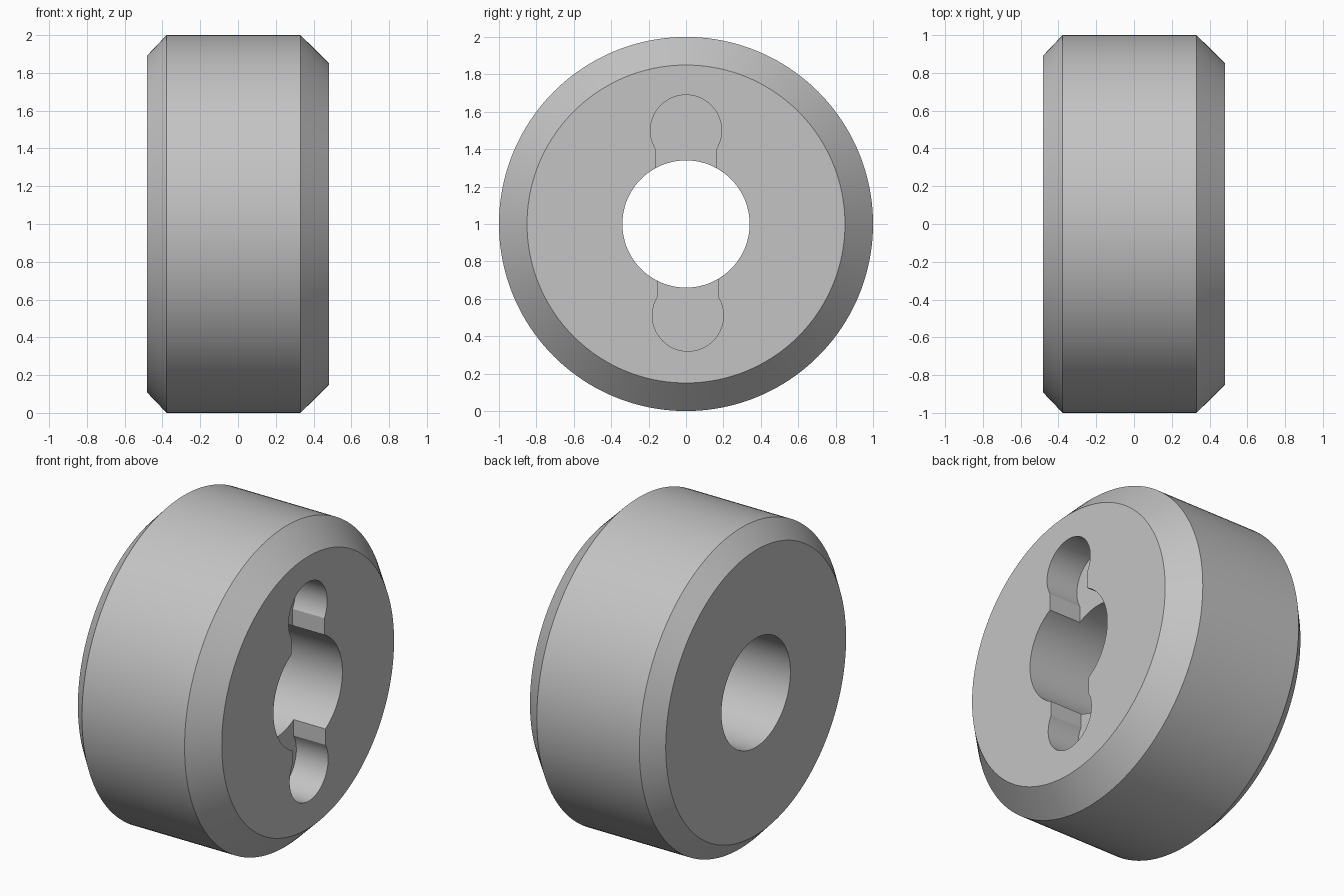
import bpy, bmesh, math
from mathutils import Matrix, Vector

cube = bpy.data.objects.get("Cube")
if cube:
    bpy.data.objects.remove(cube, do_unlink=True)

SEGMENTS = 160
FACE_X = 0.483       # keyed face of the wheel
SLOT_DEPTH = 0.22

grey = bpy.data.materials.new("plain grey")
grey.use_nodes = True
colour = (0.55, 0.55, 0.55, 1)
grey.diffuse_color = colour
grey.node_tree.nodes["Principled BSDF"].inputs["Base Color"].default_value = colour


def make_object(name, bm):
    bmesh.ops.recalc_face_normals(bm, faces=bm.faces)
    mesh = bpy.data.meshes.new(name)
    bm.to_mesh(mesh)
    bm.free()
    mesh.materials.append(grey)
    obj = bpy.data.objects.new(name, mesh)
    bpy.context.collection.objects.link(obj)
    return obj


def keyhole_cutter(name, y, z, side):
    """Round pocket with a straight neck that opens into the bore."""
    radius, neck = 0.19, 0.163
    start = -math.acos(neck / radius)
    sweep = math.pi - 2 * start
    steps = 48
    outline = [(-neck, -0.3), (neck, -0.3)]
    for i in range(steps + 1):
        a = start + sweep * i / steps
        outline.append((radius * math.cos(a), radius * math.sin(a)))
    bm = bmesh.new()
    face = bm.faces.new([bm.verts.new((FACE_X - SLOT_DEPTH, y + u, 1 + side * (z + v)))
                         for u, v in outline])
    new = bmesh.ops.extrude_face_region(bm, geom=[face])["geom"]
    bmesh.ops.translate(bm, vec=(SLOT_DEPTH + 0.1, 0, 0),
                        verts=[g for g in new if isinstance(g, bmesh.types.BMVert)])
    obj = make_object(name, bm)
    obj.hide_render = True
    obj.hide_set(True)
    return obj


# Wheel: bevelled ring section revolved around the x axis
profile = [(-FACE_X, 0.34), (-FACE_X, 0.89), (-0.378, 1.0),
           (0.331, 1.0), (FACE_X, 0.85), (FACE_X, 0.34)]
bm = bmesh.new()
points = [bm.verts.new((x, 0, 1 + r)) for x, r in profile]
edges = [bm.edges.new((a, b)) for a, b in zip(points, points[1:] + points[:1])]
bmesh.ops.spin(bm, geom=points + edges, cent=(0, 0, 1), axis=(1, 0, 0),
               angle=math.tau, steps=SEGMENTS, use_duplicate=False)
bmesh.ops.remove_doubles(bm, verts=bm.verts, dist=0.0001)
wheel = make_object("bevelled_wheel", bm)

# Two keyhole pockets, sunk into the +x face only
cutters = [keyhole_cutter("upper_keyhole_cutter", 0, 0.5, 1),
           keyhole_cutter("lower_keyhole_cutter", 0.01, 0.49, -1)]
bpy.context.view_layer.objects.active = wheel
wheel.select_set(True)
for cutter in cutters:
    mod = wheel.modifiers.new(cutter.name, "BOOLEAN")
    mod.operation = "DIFFERENCE"
    mod.solver = "EXACT"
    mod.object = cutter
    bpy.ops.object.modifier_apply(modifier=mod.name)
for cutter in cutters:
    bpy.data.objects.remove(cutter, do_unlink=True)

bpy.ops.object.shade_smooth_by_angle(angle=math.radians(25))
